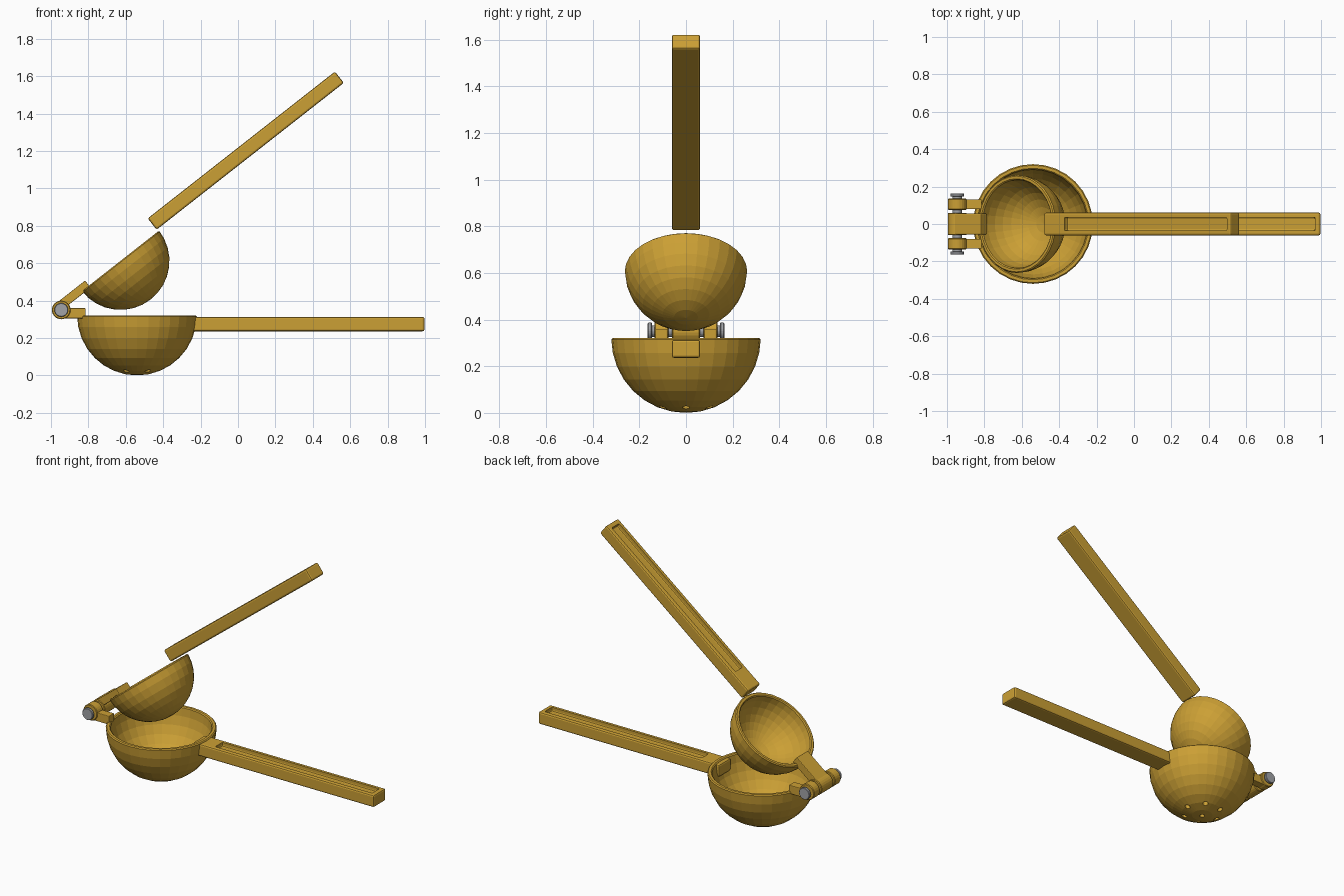
import bpy, bmesh, math
from mathutils import Matrix, Vector

if "Cube" in bpy.data.objects:
    bpy.data.objects.remove(bpy.data.objects["Cube"])


def material(name, rgb):
    m = bpy.data.materials.new(name)
    m.diffuse_color = (*rgb, 1)
    m.use_nodes = True
    m.node_tree.nodes["Principled BSDF"].inputs["Base Color"].default_value = m.diffuse_color
    return m


GOLD = material("golden enamel", (0.60, 0.35, 0.035))
STEEL = material("steel grey", (0.36, 0.37, 0.39))

HINGE = Vector((-0.945, 0, 0.35))
# the upper half is laid out closed, then swung open around the hinge
OPEN = (Matrix.Translation(HINGE) @ Matrix.Rotation(math.radians(-38.1), 4, 'Y')
        @ Matrix.Translation(-HINGE))


def finish(name, bm, mat, swing=False):
    bmesh.ops.recalc_face_normals(bm, faces=bm.faces)
    me = bpy.data.meshes.new(name)
    bm.to_mesh(me)
    bm.free()
    me.materials.append(mat)
    ob = bpy.data.objects.new(name, me)
    bpy.context.collection.objects.link(ob)
    if swing:
        ob.matrix_world = OPEN
    return ob


def box(name, lo, hi, bevel=0.0, mat=GOLD, swing=False):
    bm = bmesh.new()
    lo, hi = Vector(lo), Vector(hi)
    size = hi - lo
    bmesh.ops.create_cube(bm, size=1, matrix=Matrix.Translation((lo + hi) / 2)
                          @ Matrix.Diagonal((*size, 1)))
    if bevel:
        bmesh.ops.bevel(bm, geom=bm.edges[:], offset=bevel, segments=2,
                        profile=0.5, affect='EDGES')
    return finish(name, bm, mat, swing)


def cyl(name, center, radius, length, axis='Y', segs=24, bevel=0.0, mat=GOLD, swing=False):
    bm = bmesh.new()
    rot = Matrix.Rotation(math.pi / 2, 4, 'X') if axis == 'Y' else Matrix()
    bmesh.ops.create_cone(bm, cap_ends=True, segments=segs, radius1=radius,
                          radius2=radius, depth=length,
                          matrix=Matrix.Translation(center) @ rot)
    if bevel:
        rims = [e for e in bm.edges if any(len(f.verts) > 4 for f in e.link_faces)]
        bmesh.ops.bevel(bm, geom=rims, offset=bevel, segments=1, affect='EDGES')
    return finish(name, bm, mat, swing)


def bowl(name, center, outer, inner, swing=False, rings=8, segs=32):
    """Hollow hemisphere turned from a profile with a chamfered rim."""
    c = 0.006
    quarter = [i * math.pi / 2 / rings for i in range(rings + 1)]
    pts = [(outer * math.sin(a), -outer * math.cos(a)) for a in quarter[:-1]]
    pts += [(outer, -c), (outer - c, 0), (inner + c, 0), (inner, -c)]
    pts += [(inner * math.sin(a), -inner * math.cos(a)) for a in reversed(quarter[:-1])]
    bm = bmesh.new()
    vs = [bm.verts.new((r, 0, z)) for r, z in pts]
    es = [bm.edges.new(p) for p in zip(vs, vs[1:])]
    bmesh.ops.spin(bm, geom=vs + es, cent=(0, 0, 0), axis=(0, 0, 1),
                   angle=2 * math.pi, steps=segs)
    bmesh.ops.remove_doubles(bm, verts=bm.verts, dist=1e-4)
    bmesh.ops.translate(bm, verts=bm.verts, vec=center)
    return finish(name, bm, GOLD, swing)


def cut(ob, cutters):
    """Subtract the cutters for good and delete them."""
    for k in cutters:
        k.hide_render = True
        m = ob.modifiers.new("cut", 'BOOLEAN')
        m.operation, m.solver, m.object = 'DIFFERENCE', 'EXACT', k
    bpy.context.view_layer.update()
    ev = ob.evaluated_get(bpy.context.evaluated_depsgraph_get())
    me = bpy.data.meshes.new_from_object(ev)
    ob.modifiers.clear()
    ob.data = me
    for k in cutters:
        bpy.data.objects.remove(k)


def handle(name, x0, z0, swing):
    """Long bar with a sunken channel in its top."""
    x1, z1 = x0 + 1.272, z0 + 0.077
    bar = box(name, (x0, -0.061, z0), (x1, 0.061, z1), 0.01, swing=swing)
    channel = box("channel_cutter", (x0 + 0.14, -0.036, z1 - 0.025),
                  (x1 - 0.028, 0.036, z1 + 0.05), 0.008, swing=swing)
    cut(bar, [channel])


# lower bowl with seven drain holes
lower = bowl("lower_bowl", (-0.54, 0, 0.32), 0.32, 0.292)
spots = [(0, 0)] + [(0.115 * math.cos(i * math.pi / 3), 0.115 * math.sin(i * math.pi / 3))
                    for i in range(6)]
cut(lower, [cyl("hole_cutter", (-0.54 + x, y, 0.03), 0.016, 0.16, 'Z', 12)
            for x, y in spots])
handle("lower_handle", -0.275, 0.236, False)

# pressing cup and its handle
bowl("upper_cup", (-0.534, 0, 0.361), 0.262, 0.236, True)
handle("upper_handle", -0.279, 0.373, True)

# hinge: single upper knuckle between two lower ones
cyl("upper_knuckle", HINGE, 0.05, 0.12, bevel=0.004, swing=True)
box("upper_hinge_arm", (-0.945, -0.056, 0.347), (-0.748, 0.056, 0.395), 0.004, swing=True)
for side, s in (("front", -1), ("back", 1)):
    cyl(side + "_lower_knuckle", HINGE + Vector((0, s * 0.105, 0)), 0.05, 0.06, bevel=0.004)
    ys = sorted((s * 0.079, s * 0.131))
    box(side + "_hinge_lug", (-0.945, ys[0], 0.305), (-0.815, ys[1], 0.36), 0.004)
    cyl(side + "_pin_head", HINGE + Vector((0, s * 0.155, 0)), 0.037, 0.018,
        bevel=0.003, mat=STEEL)
cyl("hinge_pin", HINGE, 0.025, 0.31, mat=STEEL)
